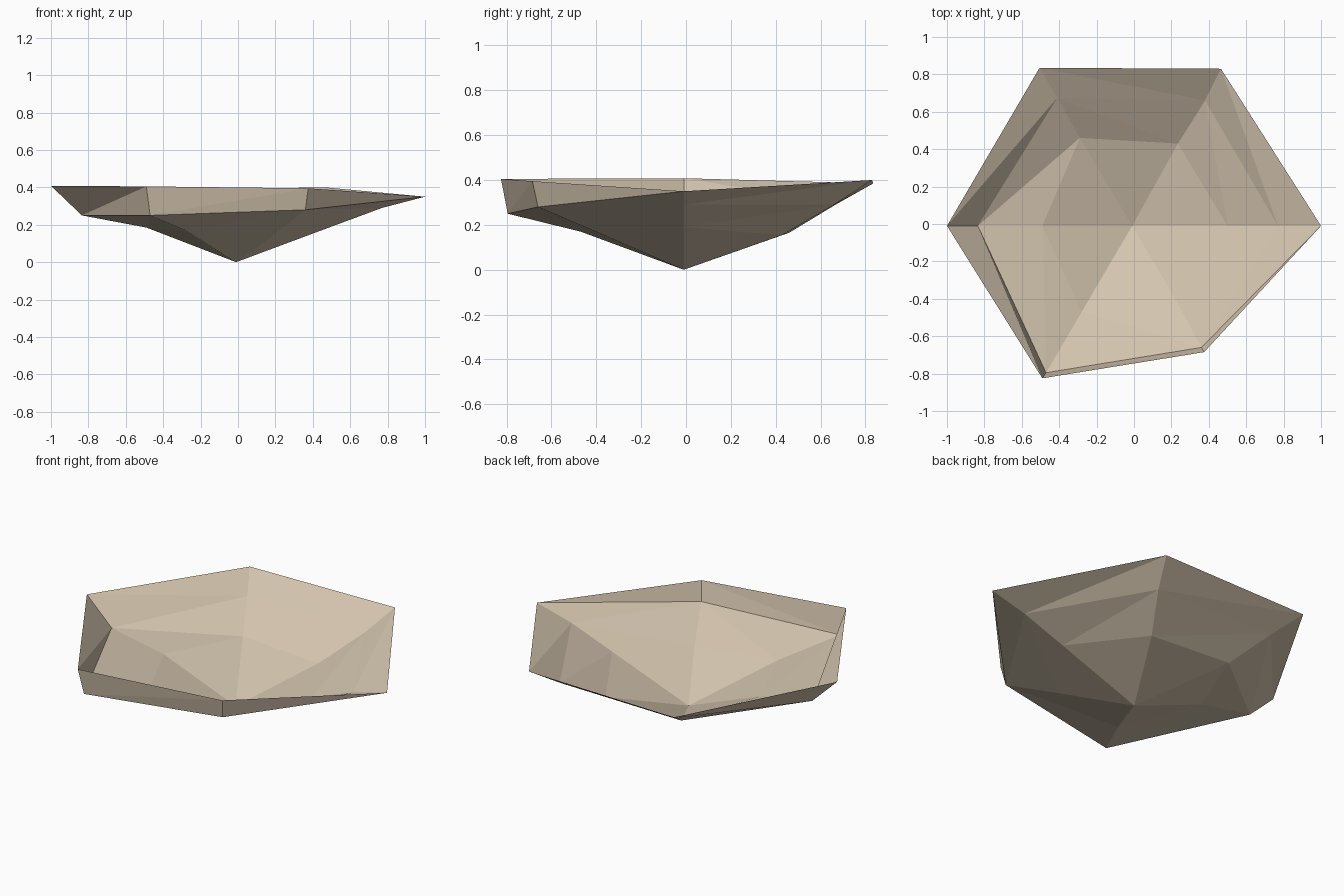
import bpy, bmesh

if "Cube" in bpy.data.objects:
    bpy.data.objects.remove(bpy.data.objects["Cube"])

# One flat colour
clay = bpy.data.materials.new("beige_clay")
clay.diffuse_color = (0.66, 0.56, 0.43, 1)
clay.use_nodes = True
clay.node_tree.nodes["Principled BSDF"].inputs["Base Color"].default_value = clay.diffuse_color

# Corners of each ring, counter-clockwise from +x
rings = [
    # base slope
    [(0.50, -0.01, 0.19), (0.235, 0.43, 0.155), (-0.29, 0.46, 0.165),
     (-0.49, -0.01, 0.185), (-0.28, -0.47, 0.17), (0.21, -0.38, 0.16)],
    # foot of the wall
    [(0.77, -0.01, 0.29), (0.38, 0.66, 0.29), (-0.41, 0.675, 0.295),
     (-0.835, -0.01, 0.25), (-0.47, -0.795, 0.25), (0.36, -0.66, 0.28)],
    # rim
    [(1.0, -0.01, 0.35), (0.465, 0.83, 0.40), (-0.505, 0.835, 0.385),
     (-1.0, -0.01, 0.408), (-0.49, -0.825, 0.405), (0.375, -0.685, 0.395)],
]

bm = bmesh.new()
tip = bm.verts.new((-0.01, -0.01, 0))
loops = [[bm.verts.new(p) for p in ring] for ring in rings]

# Bottom fan, then two bands of facets, open at the top
for i in range(6):
    j = (i + 1) % 6
    bm.faces.new((tip, loops[0][i], loops[0][j]))
    for low, high in zip(loops, loops[1:]):
        bm.faces.new((low[i], high[i], high[j]))
        bm.faces.new((low[i], high[j], low[j]))

mesh = bpy.data.meshes.new("bowl")
bm.to_mesh(mesh)
bm.free()
mesh.materials.append(clay)
bowl = bpy.data.objects.new("bowl", mesh)
bpy.context.collection.objects.link(bowl)
